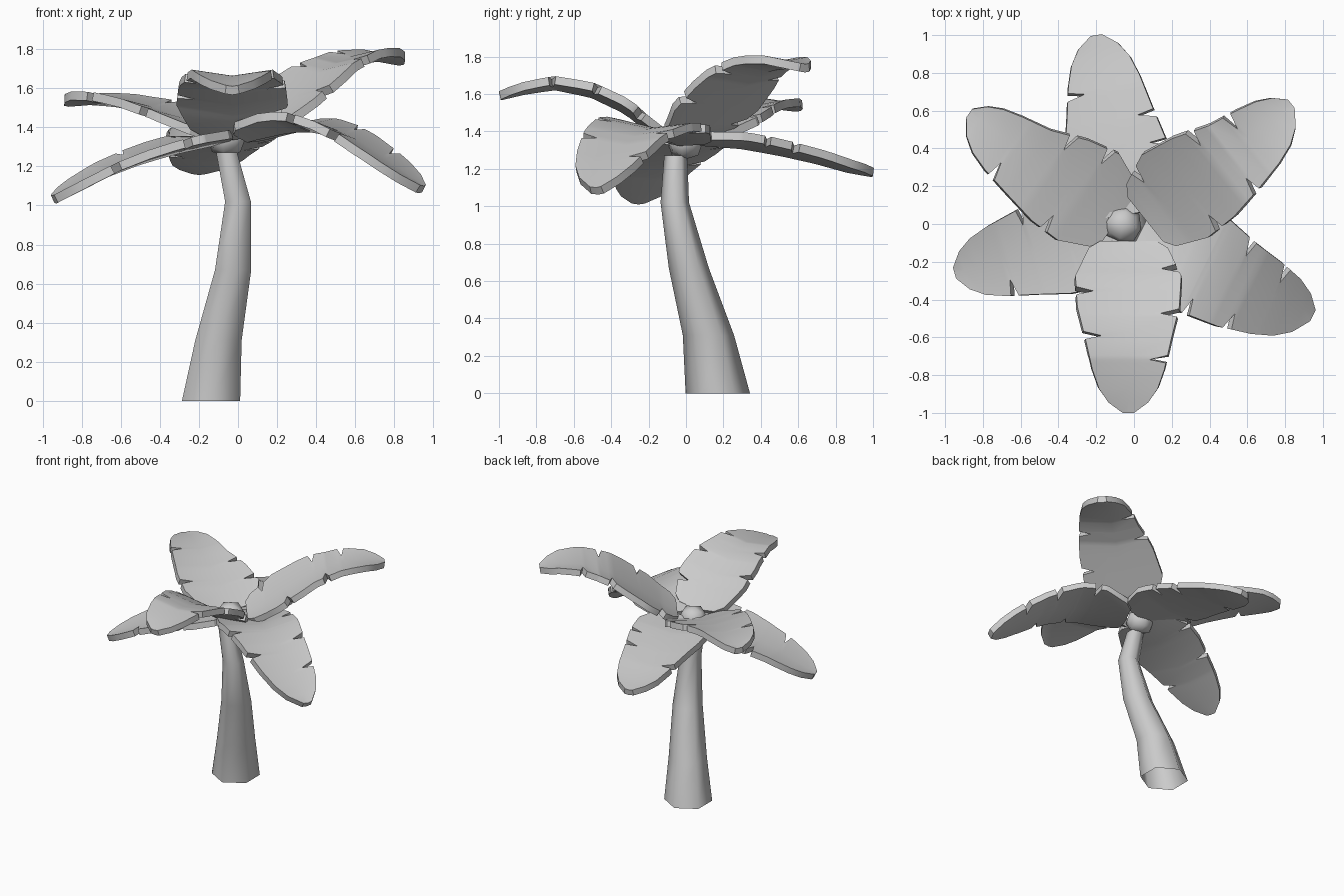
import bpy, bmesh, math
from mathutils import Vector

if "Cube" in bpy.data.objects:
    bpy.data.objects.remove(bpy.data.objects["Cube"])


def make(name, bm, angle=30):
    bmesh.ops.recalc_face_normals(bm, faces=bm.faces)
    me = bpy.data.meshes.new(name)
    bm.to_mesh(me)
    bm.free()
    ob = bpy.data.objects.new(name, me)
    bpy.context.collection.objects.link(ob)
    bpy.ops.object.select_all(action='DESELECT')
    ob.select_set(True)
    bpy.context.view_layer.objects.active = ob
    bpy.ops.object.shade_smooth_by_angle(angle=math.radians(angle))
    return ob


def lerp(pts, t):
    if t <= pts[0][0]:
        return pts[0][1]
    for (a, va), (b, vb) in zip(pts, pts[1:]):
        if t <= b:
            return va + (vb - va) * (t - a) / (b - a)
    return pts[-1][1]


# Trunk: curved, tapering hexagonal column, open underneath (x, y, z, radius)
bm = bmesh.new()
rings = []
for x, y, z, r in [(-.138, .17, 0, .172), (-.10, .12, .31, .137), (-.025, .015, .67, .107),
                   (0, -.06, 1.02, .076), (-.058, -.055, 1.27, .062)]:
    rings.append([bm.verts.new((x + r * math.cos(math.radians(30 + 60 * i)),
                                y + r * math.sin(math.radians(30 + 60 * i)), z))
                  for i in range(6)])
for a, b in zip(rings, rings[1:]):
    for i in range(6):
        j = (i + 1) % 6
        bm.faces.new((a[i], a[j], b[j], b[i]))
bm.faces.new(rings[-1])
make("trunk", bm, 65)

# Crown bud: rounded cube on top of the trunk
bm = bmesh.new()
bmesh.ops.create_cube(bm, size=1)
bud = make("crown_bud", bm, 180)
bud.location = (-.06, -.005, 1.345)
bud.scale = (.2, .195, .19)
bud.rotation_euler = (0, 0, math.radians(-12))
sub = bud.modifiers.new("round", 'SUBSURF')
sub.levels = sub.render_levels = 1
sub.use_limit_surface = False

# Fronds: torn leaf outline swept along an arched midrib
WIDTH = [(0, .15), (.04, .21), (.2, .28), (.38, .27), (.58, .225), (.75, .19),
         (.86, .155), (.94, .105), (1, .03)]


def frond(name, root, tip, arch, left, right, start=.05, wl=1, wr=1, roll=(0, 0)):
    """wl / wr scale the outer half of each side, roll = tilt at root and tip"""
    root, tip = Vector(root), Vector(tip)
    d = (tip - root).normalized()
    n = Vector((-d.y, d.x))

    def edge(notches, scale):
        base = [(t, w * lerp([(.25, 1), (.6, scale)], t)) for t, w in WIDTH]
        pts = dict(base)
        for t in notches:
            pts[t - .025] = lerp(base, t - .025)
            pts[t + .02] = lerp(base, t + .02)
            pts[t] = lerp(base, t) - .09
        return sorted(pts.items())

    el, er = edge(left, wl), edge(right, wr)
    bm = bmesh.new()
    rows = []
    for t in sorted({p[0] for p in el + er}):
        u = start + (1 - start) * t
        c = root.lerp(tip, u)
        tilt = roll[0] + (roll[1] - roll[0]) * t
        row = []
        for v in (lerp(el, t), 0, -lerp(er, t)):
            p = c + n * v
            row.append(bm.verts.new((p.x, p.y, lerp(arch, u) + .15 * abs(v) + tilt * v)))
        rows.append(row)
    for a, b in zip(rows, rows[1:]):
        for k in (0, 1):
            bm.faces.new((a[k], a[k + 1], b[k + 1], b[k]))
    bmesh.ops.recalc_face_normals(bm, faces=bm.faces)
    if sum(f.normal.z for f in bm.faces) < 0:
        bmesh.ops.reverse_faces(bm, faces=bm.faces)
    # thicken downwards
    top = list(bm.faces)
    rim = [e for e in bm.edges if e.is_boundary]
    bm.normal_update()
    offs = {v: v.co - v.normal * .045 for v in bm.verts}
    low = {v: bm.verts.new(co) for v, co in offs.items()}
    for f in top:
        bm.faces.new([low[v] for v in reversed(f.verts)])
    for e in rim:
        a, b = e.verts
        bm.faces.new((a, b, low[b], low[a]))
    make(name, bm, 30)


frond("frond_front", (-.03, 0), (-.03, -1),
      [(.05, 1.35), (.17, 1.42), (.3, 1.53), (.5, 1.625), (.7, 1.665), (.85, 1.645), (1, 1.61)],
      (.16, .42, .69), (.29, .55), start=.09)
frond("frond_back_right", (.02, -.01), (.83, .64),
      [(.05, 1.38), (.15, 1.44), (.33, 1.57), (.5, 1.69), (.67, 1.76), (.83, 1.785), (1, 1.76)],
      (.12, .48, .69), (.28, .56), wl=.78, wr=1.1)
frond("frond_front_right", (-.03, 0), (.95, -.48),
      [(.05, 1.36), (.2, 1.4), (.38, 1.425), (.52, 1.4), (.66, 1.335), (.82, 1.23), (1, 1.1)],
      (.27, .55, .77), (.4, .63), start=.07, wl=.9, wr=1.25, roll=(-.1, .05))
frond("frond_left", (-.03, 0), (-.95, -.26),
      [(.05, 1.36), (.3, 1.31), (.5, 1.26), (.7, 1.19), (.85, 1.12), (1, 1.05)],
      (.3, .7), (.22, .54))
frond("frond_back", (-.03, 0), (-.2, 1),
      [(.05, 1.37), (.3, 1.35), (.5, 1.315), (.7, 1.27), (.88, 1.22), (1, 1.2)],
      (.25, .69), (.37, .53))
frond("frond_back_left", (-.04, 0), (-.87, .59),
      [(.05, 1.36), (.28, 1.445), (.48, 1.505), (.67, 1.545), (.85, 1.56), (1, 1.55)],
      (.3, .7), (.25, .46), wl=1.05, wr=.75)
